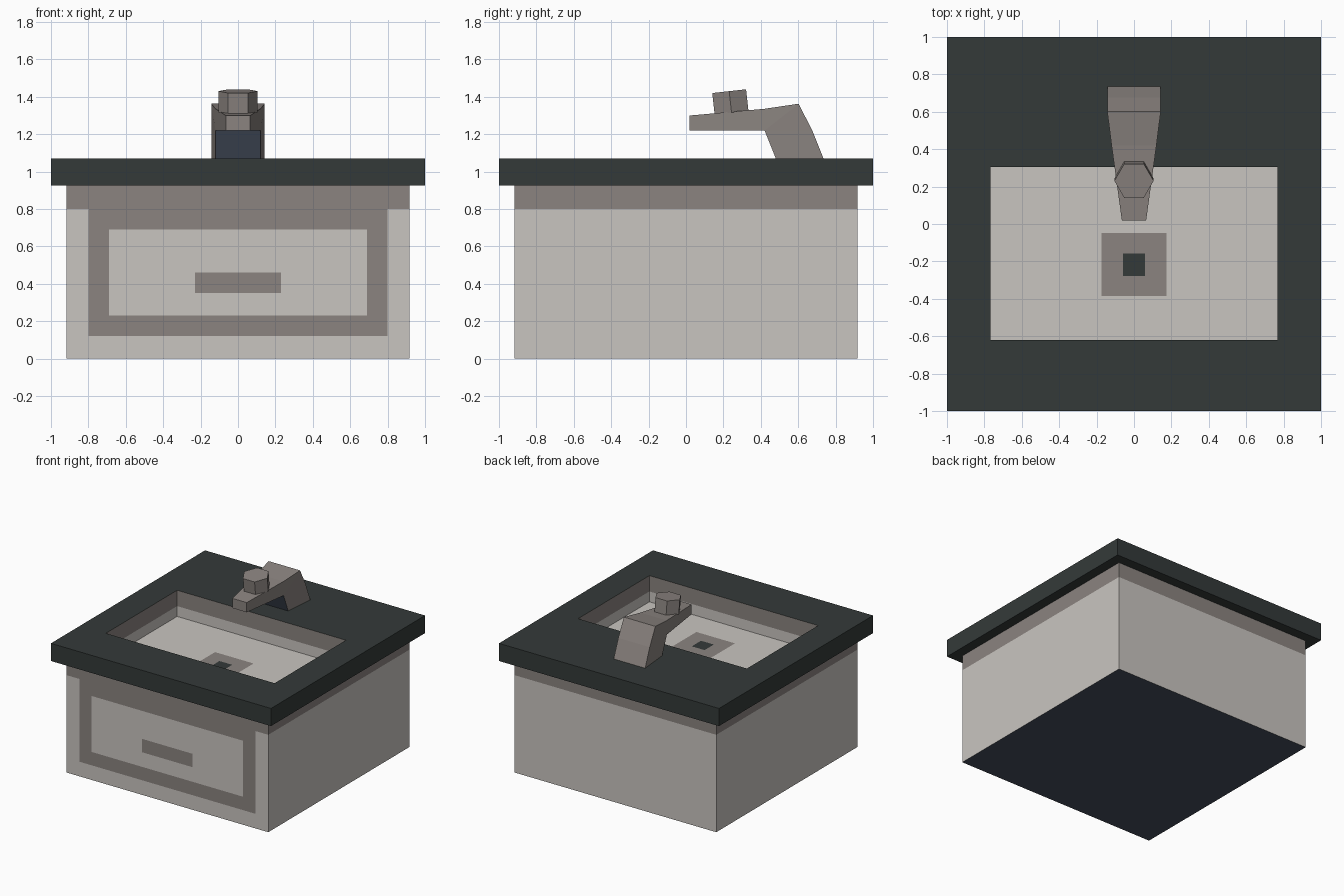
import bpy, bmesh, math
from mathutils import Vector, Matrix

if "Cube" in bpy.data.objects:
    bpy.data.objects.remove(bpy.data.objects["Cube"])


def make_material(name, rgb):
    lin = [((c / 255 + 0.055) / 1.055) ** 2.4 for c in rgb]
    m = bpy.data.materials.new(name)
    m.diffuse_color = (*lin, 1)
    m.use_nodes = True
    m.node_tree.nodes["Principled BSDF"].inputs["Base Color"].default_value = m.diffuse_color
    return m


MATS = [make_material("pale_stone", (201, 197, 192)),
        make_material("warm_grey", (139, 132, 128)),
        make_material("dark_counter", (52, 58, 57)),
        make_material("slate_blue", (69, 78, 93))]
PALE, GREY, DARK, SLATE = range(4)


def finish(name, bm, rule):
    """Colour every face by rule(centre, normal) and make the object."""
    bm.normal_update()
    for f in bm.faces:
        f.material_index = rule(f.calc_center_median(), f.normal)
    me = bpy.data.meshes.new(name)
    bm.to_mesh(me)
    bm.free()
    for m in MATS:
        me.materials.append(m)
    ob = bpy.data.objects.new(name, me)
    bpy.context.collection.objects.link(ob)
    return ob


def loft_rects(rects):
    """Join rectangles (x half width, y min, y max, z) into strips."""
    bm = bmesh.new()
    loops = [[bm.verts.new(p) for p in ((-x, y0, z), (x, y0, z), (x, y1, z), (-x, y1, z))]
             for x, y0, y1, z in rects]
    for a, b in zip(loops, loops[1:]):
        for i in range(4):
            j = (i + 1) % 4
            bm.faces.new((a[i], a[j], b[j], b[i]))
    return bm, loops


def cut(bm, normal, axis, values):
    """Cut the faces that point along normal at the given coordinates."""
    for v in values:
        bm.normal_update()
        fs = [f for f in bm.faces if f.normal.dot(normal) > 0.9]
        geom = fs + list({e for f in fs for e in f.edges}) + list({p for f in fs for p in f.verts})
        d = Vector((0, 0, 0))
        d[axis] = 1
        bmesh.ops.bisect_plane(bm, geom=geom, plane_co=d * v, plane_no=d, dist=1e-5)


# Cabinet with painted drawer front
W = 0.918
bm, loops = loft_rects([(W, -W, W, 0), (W, -W, W, 0.80), (W, -W, W, 0.925)])
bm.faces.new(loops[0][::-1])
front = Vector((0, -1, 0))
cut(bm, front, 0, (-0.80, -0.69, -0.23, 0.23, 0.69, 0.80))
cut(bm, front, 2, (0.12, 0.23, 0.35, 0.46, 0.69))


def cabinet_rule(c, n):
    if n.z < -0.9:
        return SLATE
    if c.z > 0.80:
        return GREY
    if n.y < -0.9:
        x = abs(c.x)
        frame = x < 0.80 and c.z > 0.12 and not (x < 0.69 and 0.23 < c.z < 0.69)
        handle = x < 0.23 and 0.35 < c.z < 0.46
        return GREY if frame or handle else PALE
    return PALE


finish("cabinet", bm, cabinet_rule)

# Countertop ring with basin opening
OPEN = (0.767, -0.62, 0.305)
bm, _ = loft_rects([(W, -W, W, 0.925), (1, -1, 1, 0.925), (1, -1, 1, 1.07), (*OPEN, 1.07)])
finish("countertop", bm, lambda c, n: DARK)

# Basin walls and floor with painted drain
bm, loops = loft_rects([(*OPEN, 1.07), (*OPEN, 0.94), (*OPEN, 0.855)])
bm.faces.new(loops[-1])
up = Vector((0, 0, 1))
cut(bm, up, 0, (-0.175, -0.058, 0.058, 0.175))
cut(bm, up, 1, (-0.385, -0.278, -0.158, -0.048))


def basin_rule(c, n):
    if n.z > 0.9:
        x = abs(c.x)
        if x < 0.058 and -0.278 < c.y < -0.158:
            return DARK
        return GREY if x < 0.175 and -0.385 < c.y < -0.048 else PALE
    return GREY if c.z > 0.94 else PALE


finish("basin", bm, basin_rule)

# Tap: tapered bent spout from a side profile (y, z, half width)
PROFILE = [(0.02, 1.22, 0.065), (0.02, 1.30, 0.065), (0.42, 1.336, 0.12), (0.602, 1.363, 0.143),
           (0.675, 1.22, 0.143), (0.735, 1.07, 0.143), (0.48, 1.07, 0.12), (0.42, 1.22, 0.12)]
bm = bmesh.new()
sides = [[bm.verts.new((s * w, y, z)) for y, z, w in PROFILE] for s in (-1, 1)]
for i in range(8):
    j = (i + 1) % 8
    bm.faces.new((sides[0][i], sides[0][j], sides[1][j], sides[1][i]))
for side in sides:
    for idx in ((0, 1, 2, 7), (2, 3, 7), (3, 4, 7), (4, 5, 6, 7)):
        bm.faces.new([side[i] for i in idx])
bmesh.ops.recalc_face_normals(bm, faces=bm.faces)
finish("tap_spout", bm, lambda c, n: SLATE if n.z < -0.25 and c.y < 0.5 else GREY)

# Tap knob: tilted hexagonal prism
bm = bmesh.new()
tilt = Matrix.Translation((0, 0.237, 1.373)) @ Matrix.Rotation(0.11, 4, 'X')
bmesh.ops.create_cone(bm, cap_ends=True, segments=6, radius1=0.105, radius2=0.105, depth=0.115,
                      matrix=tilt @ Matrix.Rotation(math.radians(30), 4, 'Z'))
# keep two corners on the x axis
if max(v.co.x for v in bm.verts) < 0.1:
    bmesh.ops.transform(bm, verts=bm.verts,
                        matrix=tilt @ Matrix.Rotation(math.radians(30), 4, 'Z') @ tilt.inverted())
finish("tap_knob", bm, lambda c, n: GREY)
